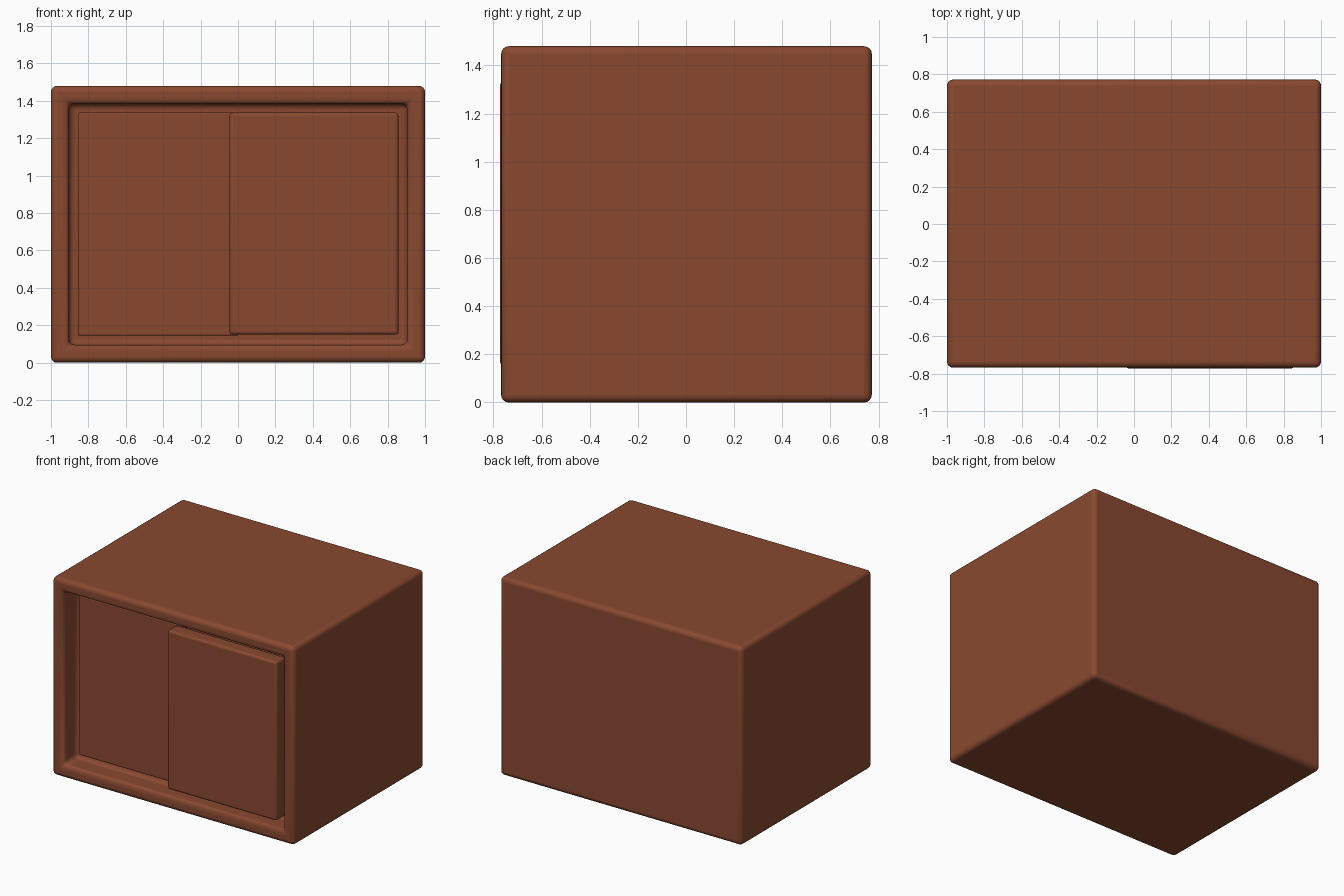
import bpy, bmesh

if "Cube" in bpy.data.objects:
    bpy.data.objects.remove(bpy.data.objects["Cube"])

wood = bpy.data.materials.new("reddish brown wood")
wood.diffuse_color = (0.25, 0.066, 0.030, 1)
wood.use_nodes = True
wood.node_tree.nodes["Principled BSDF"].inputs["Base Color"].default_value = wood.diffuse_color


def add_object(name, bm, bevel):
    mesh = bpy.data.meshes.new(name)
    bm.to_mesh(mesh)
    bm.free()
    mesh.materials.append(wood)
    ob = bpy.data.objects.new(name, mesh)
    bpy.context.collection.objects.link(ob)
    mod = ob.modifiers.new("rounded edges", 'BEVEL')
    mod.width = bevel
    mod.segments = 4
    mod.limit_method = 'ANGLE'
    bpy.context.view_layer.objects.active = ob
    ob.select_set(True)
    bpy.ops.object.shade_smooth_by_angle()
    ob.select_set(False)
    return ob


def box(lo, hi):
    bm = bmesh.new()
    bmesh.ops.create_cube(bm, size=1)
    for v in bm.verts:
        v.co = [(a + b) / 2 + c * (b - a) for a, b, c in zip(lo, hi, v.co)]
    return bm


# Cabinet body: front face inset to a frame, then pushed back as a recess
bm = box((-1, -0.768, 0), (1, 0.772, 1.48))
bm.faces.ensure_lookup_table()
bm.normal_update()
front = min(bm.faces, key=lambda f: f.normal.y)
bmesh.ops.inset_region(bm, faces=[front], thickness=0.135)
new = bmesh.ops.extrude_discrete_faces(bm, faces=[front])["faces"][0]
bmesh.ops.translate(bm, verts=new.verts, vec=(0, 0.16, 0))
add_object("cabinet_body", bm, 0.032)

# Two sliding doors: left one behind, right one almost flush with the frame
add_object("left_sliding_door", box((-0.855, -0.655, 0.145), (0.0, -0.60, 1.337)), 0.008)
add_object("right_sliding_door", box((-0.045, -0.772, 0.15), (0.858, -0.66, 1.337)), 0.018)
